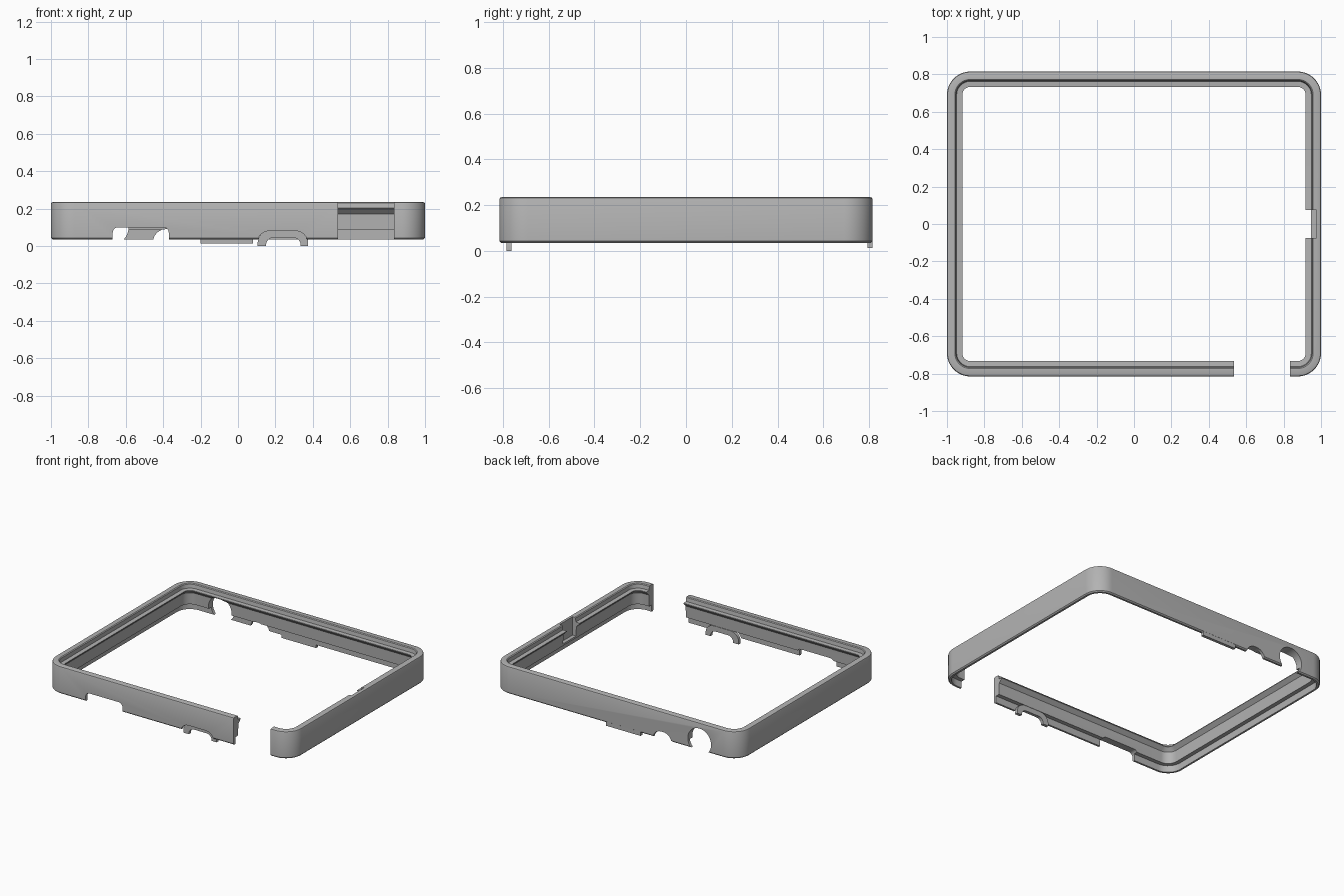
import bpy, bmesh, math

cube = bpy.data.objects.get("Cube")
if cube:
    bpy.data.objects.remove(cube, do_unlink=True)

HX, HY, RADIUS, STEPS = 1.0, 0.815, 0.125, 12

grey = bpy.data.materials.new("mid_grey")
grey.use_nodes = True
grey.diffuse_color = (0.45, 0.45, 0.45, 1)
grey.node_tree.nodes["Principled BSDF"].inputs["Base Color"].default_value = (0.45, 0.45, 0.45, 1)


def finish(name, bm):
    bmesh.ops.recalc_face_normals(bm, faces=bm.faces)
    mesh = bpy.data.meshes.new(name)
    bm.to_mesh(mesh)
    bm.free()
    mesh.materials.append(grey)
    obj = bpy.data.objects.new(name, mesh)
    bpy.context.collection.objects.link(obj)
    return obj


def ring(inset, z):
    """Rounded rectangle, moved inward by inset."""
    pts = []
    corners = [(1, 1), (-1, 1), (-1, -1), (1, -1)]
    for quarter, (sx, sy) in enumerate(corners):
        for i in range(STEPS + 1):
            a = (quarter + i / STEPS) * math.pi / 2
            r = RADIUS - inset
            pts.append((sx * (HX - RADIUS) + r * math.cos(a),
                        sy * (HY - RADIUS) + r * math.sin(a), z))
    return pts


def prism(name, outline, y0, y1):
    """Solid with an x-z outline, extruded along y."""
    bm = bmesh.new()
    face = bm.faces.new([bm.verts.new((x, y0, z)) for x, z in outline])
    out = bmesh.ops.extrude_face_region(bm, geom=[face])
    verts = [v for v in out["geom"] if isinstance(v, bmesh.types.BMVert)]
    bmesh.ops.translate(bm, verts=verts, vec=(0, y1 - y0, 0))
    return finish(name, bm)


def box(name, x0, x1, y0, y1, z0, z1):
    return prism(name, [(x0, z0), (x1, z0), (x1, z1), (x0, z1)], y0, y1)


def disc(cx, cz, r, n=32):
    return [(cx + r * math.cos(i * math.tau / n), cz + r * math.sin(i * math.tau / n))
            for i in range(n)]


def arch(x0, x1, z0, z1, r, n=6):
    """Opening outline with rounded upper corners."""
    pts = [(x0, z0), (x1, z0)]
    for cx, start in ((x1 - r, 0), (x0 + r, 90)):
        for i in range(n + 1):
            a = math.radians(start + 90 * i / n)
            pts.append((cx + r * math.cos(a), z1 - r + r * math.sin(a)))
    return pts


def cut(target, cutter):
    mod = target.modifiers.new("cut", 'BOOLEAN')
    mod.operation = 'DIFFERENCE'
    mod.solver = 'EXACT'
    mod.object = cutter
    cutter.hide_render = True
    bpy.context.view_layer.objects.active = target
    bpy.ops.object.modifier_apply(modifier=mod.name)
    bpy.data.objects.remove(cutter, do_unlink=True)


# Frame: wall section (inset, height) swept round the rectangle
section = [(0.008, 0.035), (0, 0.043), (0, 0.225), (0.003, 0.232), (0.01, 0.235),
           (0.042, 0.235), (0.048, 0.23), (0.052, 0.203), (0.082, 0.201),
           (0.082, 0.196), (0.055, 0.17), (0.052, 0.085), (0.022, 0.085), (0.022, 0.035)]
bm = bmesh.new()
rings = [[bm.verts.new(p) for p in ring(*s)] for s in section]
for k, low in enumerate(rings):
    high = rings[(k + 1) % len(rings)]
    for i in range(len(low)):
        j = (i + 1) % len(low)
        bm.faces.new((low[i], low[j], high[j], high[i]))
frame = finish("frame", bm)

# Front gap, front cutouts, rear openings and side notch
cut(frame, box("gap_cutter", 0.535, 0.835, -1, -0.6, -0.1, 0.4))
cut(frame, prism("port_cutter", arch(-0.67, -0.37, -0.1, 0.1, 0.03), -1, -0.6))
cut(frame, prism("front_arch_cutter", arch(0.105, 0.37, -0.1, 0.08, 0.06), -1, -0.6))
cut(frame, prism("round_hole_cutter", disc(-0.68, 0.1, 0.095), 0.6, 1))
cut(frame, prism("rear_arch_cutter", arch(-0.455, -0.3, -0.1, 0.09, 0.07), 0.6, 1))
cut(frame, box("notch_cutter", 0.88, 0.975, -0.075, 0.075, 0.1, 0.4))

# Arched inner tab at the front
tab = prism("front_arch_tab", arch(0.105, 0.375, 0, 0.083, 0.065), -0.785, -0.763)
cut(tab, prism("tab_cutter", arch(0.15, 0.335, -0.1, 0.045, 0.04), -1, -0.6))

# Rear lower tab
rear = box("rear_tab", -0.2, 0.08, 0.793, 0.8145, 0.012, 0.05)

for obj in (frame, tab, rear):
    bpy.ops.object.select_all(action='DESELECT')
    obj.select_set(True)
    bpy.context.view_layer.objects.active = obj
    bpy.ops.object.shade_smooth_by_angle(angle=math.radians(30))
